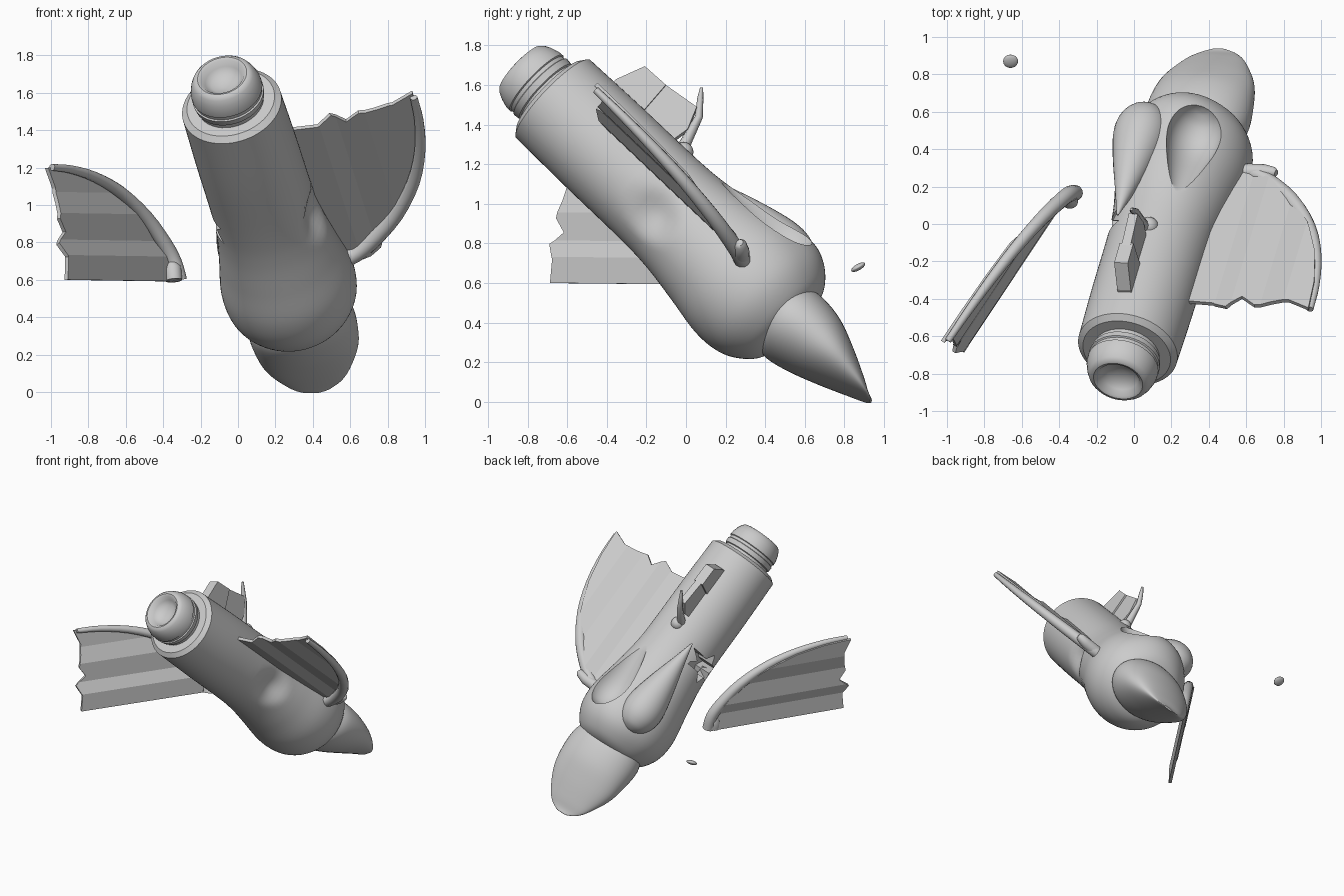
import bpy, bmesh, math
from mathutils import Matrix, Vector

if "Cube" in bpy.data.objects:
    bpy.data.objects.remove(bpy.data.objects["Cube"])

# Tilted frame: local x = right, y = along the axis (nozzle to nose), z = up (eye side)
fwd = Vector((0.215, 0.708, -0.672)).normalized()
right = Vector((0.96, -0.016, 0.28))
right = (right - fwd * right.dot(fwd)).normalized()


def frame(origin, span, chord):
    m = Matrix.Identity(4)
    for i, v in enumerate((span, chord, span.cross(chord).normalized(), origin)):
        for k in range(3):
            m[k][i] = v[k]
    return m


SHIP = frame(Vector((-0.085, -0.84, 1.69)), right, fwd)


def make(name, bm, matrix=SHIP, angle=35):
    bmesh.ops.recalc_face_normals(bm, faces=bm.faces)
    me = bpy.data.meshes.new(name)
    bm.to_mesh(me)
    bm.free()
    ob = bpy.data.objects.new(name, me)
    bpy.context.collection.objects.link(ob)
    ob.matrix_world = matrix
    smooth(ob, angle)
    return ob


def smooth(ob, angle=35):
    bpy.ops.object.select_all(action='DESELECT')
    ob.select_set(True)
    bpy.context.view_layer.objects.active = ob
    bpy.ops.object.shade_smooth_by_angle(angle=math.radians(angle))


def loft(name, sections, n=40, x=0.0, dents=(), angle=35):
    """Elliptical sections (t, half width, half height, centre height)."""
    bm = bmesh.new()
    rings = []
    for t, rx, rz, h in sections:
        ring = []
        for i in range(n):
            a = 2 * math.pi * i / n
            p = Vector((x + rx * math.cos(a), t, h + rz * math.sin(a)))
            for centre, rad, depth in dents:
                d = (p - Vector(centre)).length / rad
                if d < 1:
                    k = depth * (1 - d * d) ** 2
                    p -= Vector((p.x, 0, p.z)).normalized() * k
            ring.append(bm.verts.new(p))
        rings.append(ring)
    for r0, r1 in zip(rings, rings[1:]):
        for i in range(n):
            bm.faces.new((r0[i], r0[(i + 1) % n], r1[(i + 1) % n], r1[i]))
    bm.faces.new(rings[0])
    bm.faces.new(rings[-1])
    return make(name, bm, angle=angle)


def refine(profile, steps):
    """Catmull-Rom resampling of a list of tuples."""
    p = [Vector(q) for q in profile]
    p = [2 * p[0] - p[1]] + p + [2 * p[-1] - p[-2]]
    out = []
    for i in range(1, len(p) - 2):
        for s in range(steps):
            u = s / steps
            out.append(0.5 * (2 * p[i] + (p[i + 1] - p[i - 1]) * u
                       + (2 * p[i - 1] - 5 * p[i] + 4 * p[i + 1] - p[i + 2]) * u * u
                       + (3 * p[i] - p[i - 1] - 3 * p[i + 1] + p[i + 2]) * u ** 3))
    return out + [p[-2]]


def prism(name, outline, x0, x1):
    """Extrude a (t, h) outline between two x values."""
    bm = bmesh.new()
    a = [bm.verts.new((x0, t, h)) for t, h in outline]
    b = [bm.verts.new((x1, t, h)) for t, h in outline]
    bm.faces.new(a)
    bm.faces.new(b)
    for i in range(len(a)):
        j = (i + 1) % len(a)
        bm.faces.new((a[i], a[j], b[j], b[i]))
    return make(name, bm, angle=20)


def carve(ob, cutter):
    cutter.hide_render = True
    mod = ob.modifiers.new("cut", 'BOOLEAN')
    mod.operation, mod.object, mod.solver = 'DIFFERENCE', cutter, 'EXACT'
    bpy.context.view_layer.objects.active = ob
    bpy.ops.object.modifier_apply(modifier="cut")
    bpy.data.objects.remove(cutter)
    smooth(ob)


def tube(name, pts, matrix, n=12):
    """Swept round tube; pts are (x, y, z, radius)."""
    bm = bmesh.new()
    rings = []
    for i, p in enumerate(pts):
        c = Vector(p[:3])
        d = (Vector(pts[min(i + 1, len(pts) - 1)][:3]) - Vector(pts[max(i - 1, 0)][:3])).normalized()
        q = d.to_track_quat('Z', 'Y')
        rings.append([bm.verts.new(c + q @ Vector((p[3] * math.cos(k * 2 * math.pi / n),
                      p[3] * math.sin(k * 2 * math.pi / n), 0))) for k in range(n)])
    for r0, r1 in zip(rings, rings[1:]):
        for k in range(n):
            bm.faces.new((r0[k], r0[(k + 1) % n], r1[(k + 1) % n], r1[k]))
    bm.faces.new(rings[0])
    bm.faces.new(rings[-1])
    return make(name, bm, matrix, 50)


# Body: straight barrel swelling into a rounded head, with dents and a brow swelling
tail = [(t, r, r, 0) for t, r in ((0.215, 0.15), (0.215, 0.24), (0.24, 0.272))]
barrel = refine([(0.24, 0.272), (0.6, 0.278), (1.0, 0.28), (1.2, 0.293), (1.4, 0.325), (1.6, 0.36),
                 (1.75, 0.352), (1.86, 0.30), (1.93, 0.22), (1.96, 0.08)], 6)
body = loft("body", tail + [(v[0], v[1], v[1], 0) for v in barrel[1:]], 64,
            dents=[((0.26, 1.09, -0.12), 0.17, 0.05), ((0, 1.76, 0.3), 0.28, -0.025)])

# Torn hole on the left where the wing broke off
star = []
for i in range(12):
    a = i * math.pi / 6
    r = 0.12 if i % 2 == 0 else 0.065
    star.append((1.05 + r * math.cos(a), 0.05 + 1.6 * r * math.sin(a)))
carve(body, prism("hole_cutter", star, -0.15, -0.5))

# Bent metal shards round the hole, close to the skin
for i, (t, h) in enumerate(((1.06, -0.11), (0.95, 0.1), (1.1, 0.18))):
    bm = bmesh.new()
    a = -math.sqrt(0.28 ** 2 - h * h)
    bm.faces.new([bm.verts.new(p) for p in ((a + 0.01, t - 0.05, h), (a + 0.01, t + 0.05, h + 0.02),
                 (a + 0.06, t + 0.04, h + 0.05), (a + 0.06, t - 0.03, h + 0.05))])
    bmesh.ops.solidify(bm, geom=bm.faces[:], thickness=0.012)
    make("hole_shard_%d" % i, bm, angle=20)

# Exhaust nozzle with ribs and a shallow hollow bowl
loft("nozzle", [(t, r, r, 0) for t, r in ((0.26, 0.18), (0.19, 0.18), (0.185, 0.19), (0.15, 0.195), (0.145, 0.187),
     (0.125, 0.187), (0.12, 0.194), (0.09, 0.192), (0.05, 0.18), (0.02, 0.165), (0.004, 0.15), (0.0, 0.135),
     (0.006, 0.12), (0.035, 0.1), (0.06, 0.07), (0.07, 0.02))])

# Flattened beak-like nose
loft("nose", [tuple(v) for v in refine([(1.84, 0.25, 0.18, 0), (1.95, 0.288, 0.205, 0), (2.1, 0.285, 0.178, 0.01),
     (2.25, 0.255, 0.12, 0.01), (2.4, 0.175, 0.052, 0.005), (2.47, 0.11, 0.018, 0), (2.505, 0.04, 0.006, 0)], 5)], 48)

# Teardrop eyes: the left bulges out, the right is caved in as a socket
drop = refine([(0.98, 0.005, 0.27), (1.15, 0.05, 0.275), (1.35, 0.105, 0.28), (1.53, 0.145, 0.28),
               (1.64, 0.143, 0.28), (1.72, 0.105, 0.28), (1.76, 0.05, 0.28), (1.77, 0.01, 0.28)], 4)


def eye(name, x, dh=0.0, dt=0.0):
    return loft(name, [(v[0] + dt, max(v[1], 0.004), max(v[1], 0.004), v[2] + dh) for v in drop], 32, x=x)


eye("left_eye", -0.17)
carve(body, eye("socket_cutter", 0.145, 0.05, -0.03))

# Tail fin, thinner towards the front, and its broken strut
prism("tail_fin", [(0.4, 0.22), (0.4, 0.29), (0.455, 0.44), (0.6, 0.445), (0.62, 0.22)], -0.038, 0.038)
prism("tail_fin_web", [(0.6, 0.22), (0.58, 0.444), (0.79, 0.475), (0.84, 0.36), (0.82, 0.22)], -0.025, 0.025)
tube("fin_strut", [(0, 0.9, 0.24, 0.035), (0, 0.87, 0.33, 0.028), (0, 0.83, 0.45, 0.02), (0.01, 0.77, 0.52, 0.016),
                   (0.02, 0.735, 0.565, 0.008)], SHIP, 8)
bm = bmesh.new()
bmesh.ops.create_uvsphere(bm, u_segments=20, v_segments=12, radius=0.05,
                          matrix=Matrix.Translation((0.02, 0.91, 0.26)))
make("strut_socket", bm)

# Wing: pleated plate with torn trailing edge and a rounded leading edge
LEAD = [(0.0, 1.04), (0.1, 1.02), (0.2, 0.96), (0.35, 0.82), (0.48, 0.62), (0.56, 0.4), (0.6, 0.18), (0.61, 0.0)]
TORN = [(0.0, 0.0), (0.12, 0.01), (0.2, -0.03), (0.26, 0.05), (0.33, 0.0), (0.42, 0.02), (0.5, 0.03), (0.61, -0.02)]
PLEAT = [(0.0, 0.012), (0.13, -0.012), (0.22, 0.012), (0.36, -0.012), (0.48, 0.01), (0.61, 0.0)]


def interp(table, w):
    for (a, b), (c, d) in zip(table, table[1:]):
        if w <= c:
            return b + (d - b) * (w - a) / (c - a)
    return table[-1][1]


def wing(name, matrix):
    bm = bmesh.new()
    ws = sorted({p[0] for p in LEAD[:-1] + TORN + PLEAT})
    rows = [[bm.verts.new((w, interp(TORN, w) + k * (interp(LEAD, w) - interp(TORN, w)) / 4, interp(PLEAT, w) + 0.011))
             for k in range(5)] for w in ws]
    for r0, r1 in zip(rows, rows[1:]):
        for k in range(4):
            bm.faces.new((r0[k], r0[k + 1], r1[k + 1], r1[k]))
    bm.normal_update()
    bmesh.ops.solidify(bm, geom=bm.faces[:], thickness=0.022)
    make(name, bm, matrix, 12)
    rim = [(v[0], v[1], 0, 0.018 + 0.024 * max(v[1], 0)) for v in refine(LEAD, 3)]
    tube(name + "_leading_edge", rim, matrix)


wing("right_wing", SHIP @ Matrix.Translation((0.27, 0.57, 0.0)) @ Matrix.Diagonal((1.1, 1, 1, 1)))
chord = Vector((0.53, 0.84, 0.01)).normalized()
span = Vector((-0.10, 0.09, 0.6)).normalized()
LOOSE = frame(Vector((-0.89, -0.7, 0.605)), span, chord)
wing("left_wing", LOOSE)

# Wing pivots
tube("right_wing_pivot", [(0.28, 1.59, 0.0, 0.045), (0.46, 1.585, 0.01, 0.04), (0.52, 1.57, 0.02, 0.03),
                          (0.535, 1.565, 0.02, 0.018)], SHIP, 16)
tube("left_wing_pivot", [(0.0, 0.99, 0, 0.045), (0.07, 1.0, 0, 0.045), (0.1, 1.0, 0, 0.025)], LOOSE, 16)

# Loose flat fragment
bm = bmesh.new()
bmesh.ops.create_uvsphere(bm, u_segments=20, v_segments=12, radius=0.04)
make("loose_fragment", bm, Matrix.Translation((-0.66, 0.87, 0.68)) @ Matrix.Rotation(0.52, 4, 'X')
     @ Matrix.Diagonal((1, 1, 0.4, 1)))
